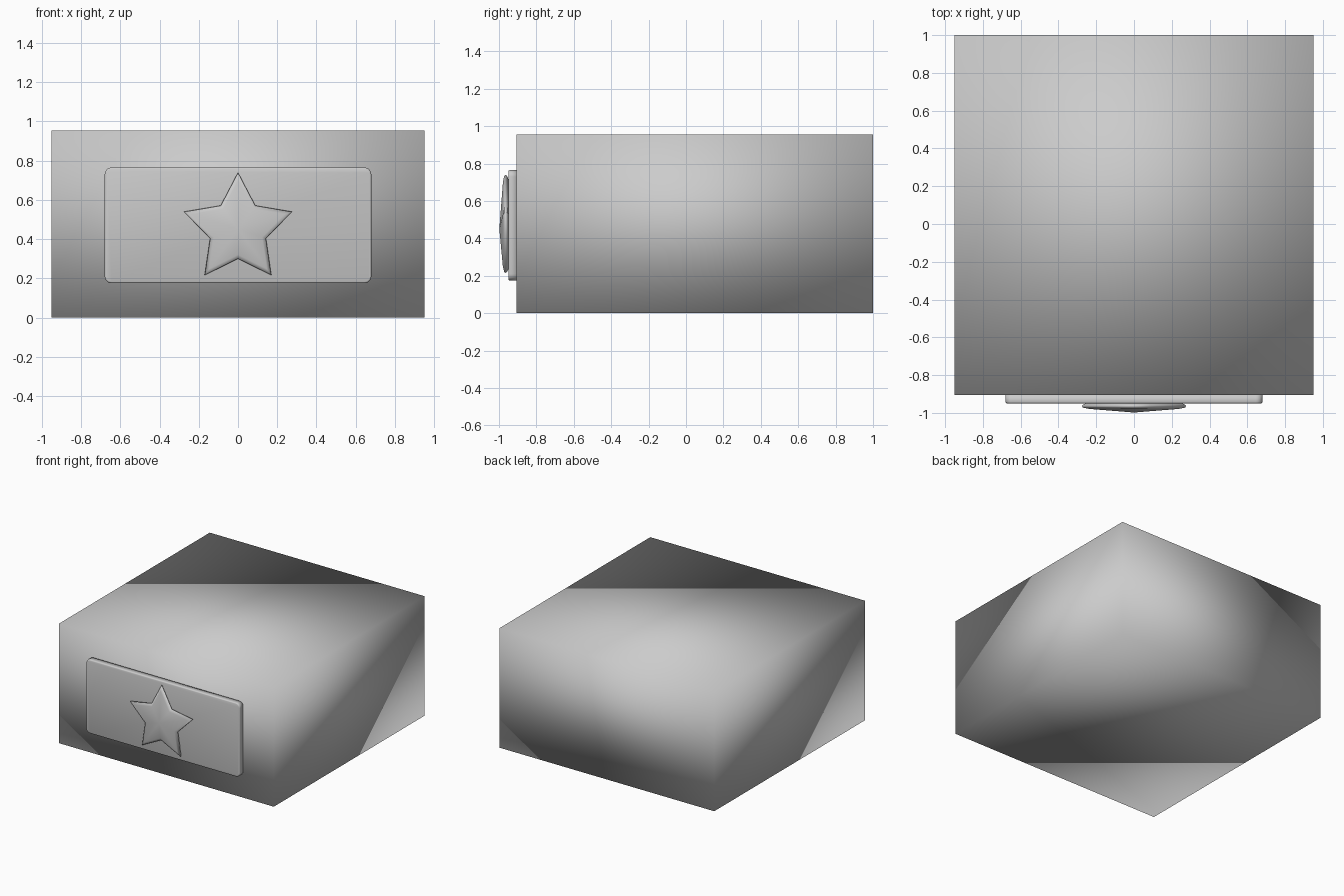
import bpy, bmesh, math

if "Cube" in bpy.data.objects:
    bpy.data.objects.remove(bpy.data.objects["Cube"])


def finish(name, bm):
    """Turn a bmesh into a smooth-shaded object."""
    bmesh.ops.recalc_face_normals(bm, faces=bm.faces[:])
    for f in bm.faces:
        f.smooth = True
    mesh = bpy.data.meshes.new(name)
    bm.to_mesh(mesh)
    bm.free()
    obj = bpy.data.objects.new(name, mesh)
    bpy.context.collection.objects.link(obj)
    return obj


def box_mesh(x, y, z):
    """Box spanning the given (min, max) ranges."""
    bm = bmesh.new()
    bmesh.ops.create_cube(bm, size=1)
    for v in bm.verts:
        v.co = [(a + b) / 2 + c * (b - a) for (a, b), c in zip((x, y, z), v.co)]
    return bm


# Main block, softly shaded across its corners
finish("block", box_mesh((-0.95, 0.95), (-0.905, 1.0), (0, 0.955)))

# Raised front plate with rounded corners and a softened front rim
bm = box_mesh((-0.68, 0.68), (-0.95, -0.90), (0.175, 0.765))
corners = [e for e in bm.edges
           if abs(e.verts[0].co.y - e.verts[1].co.y) > 0.01]
bmesh.ops.bevel(bm, geom=corners, offset=0.035, segments=5, profile=0.5,
                affect='EDGES')
rim = [e for e in bm.edges if all(v.co.y < -0.945 for v in e.verts)]
bmesh.ops.bevel(bm, geom=rim, offset=0.008, segments=2, profile=0.5,
                affect='EDGES')
finish("front_plate", bm)

# Domed five-pointed star, built as scaled rings closed by a front apex
STAR_Z, OUTER, INNER = 0.45, 0.29, 0.15
bm = bmesh.new()
rings = []
for y, scale in ((-0.948, 0.90), (-0.955, 0.97), (-0.963, 1.0),
                 (-0.972, 0.98), (-0.979, 0.86)):
    ring = []
    for i in range(10):
        r = scale * (INNER if i % 2 else OUTER)
        a = math.pi / 2 + i * math.pi / 5
        ring.append(bm.verts.new((r * math.cos(a), y, STAR_Z + r * math.sin(a))))
    rings.append(ring)
apex = bm.verts.new((0, -0.998, STAR_Z))
for i in range(10):
    j = (i + 1) % 10
    for lo, hi in zip(rings, rings[1:]):
        bm.faces.new((lo[i], lo[j], hi[j], hi[i]))
    bm.faces.new((rings[-1][i], rings[-1][j], apex))
bm.faces.new(rings[0])
finish("star", bm)
